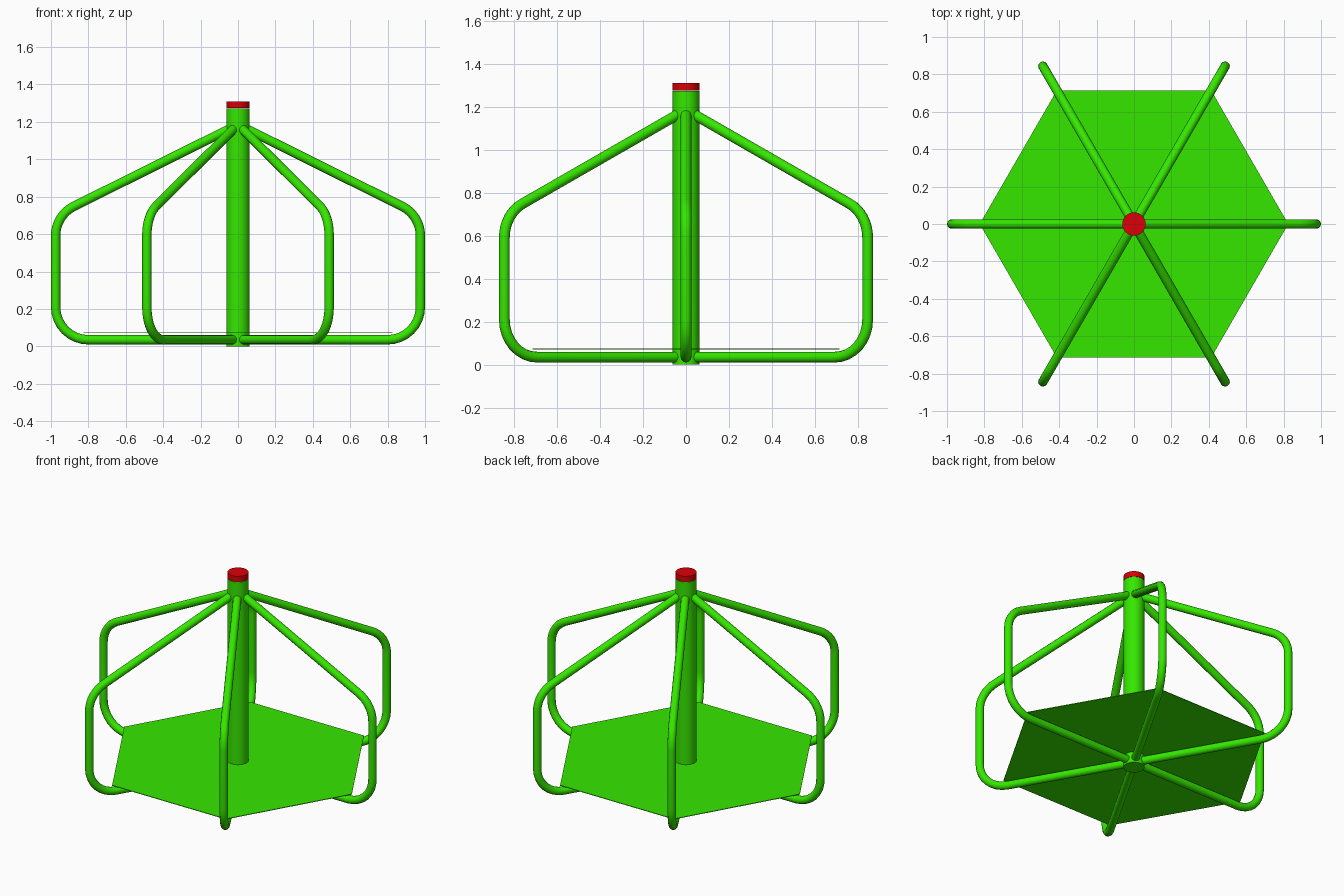
import bpy
import math
from mathutils import Vector

if "Cube" in bpy.data.objects:
    bpy.data.objects.remove(bpy.data.objects["Cube"], do_unlink=True)


def material(name, rgb):
    mat = bpy.data.materials.new(name)
    mat.use_nodes = True
    mat.diffuse_color = (*rgb, 1)
    mat.node_tree.nodes["Principled BSDF"].inputs["Base Color"].default_value = (*rgb, 1)
    return mat


GREEN = material("bright green", (0.036, 0.8, 0))
RED = material("red", (0.7, 0, 0.002))


def cylinder(name, radius, bottom, top, sides, mat, smooth=True):
    bpy.ops.mesh.primitive_cylinder_add(
        vertices=sides, radius=radius, depth=top - bottom,
        location=(0, 0, (bottom + top) / 2))
    obj = bpy.context.object
    obj.name = name
    obj.data.materials.append(mat)
    if smooth:
        bpy.ops.object.shade_smooth_by_angle(angle=math.radians(35))
    return obj


def rounded_path(corners, radius, steps=8):
    """Replace each inner corner by a circular arc."""
    path = [corners[0]]
    for a, b, c in zip(corners, corners[1:], corners[2:]):
        u, v = (a - b).normalized(), (c - b).normalized()
        half = u.angle(v) / 2
        centre = b + (u + v).normalized() * radius / math.sin(half)
        start = (b + u * radius / math.tan(half) - centre).normalized()
        end = (b + v * radius / math.tan(half) - centre).normalized()
        path += [centre + start.slerp(end, i / steps) * radius
                 for i in range(steps + 1)]
    return path + [corners[-1]]


def tube_mesh(name, path, radius, mat):
    curve = bpy.data.curves.new(name, "CURVE")
    curve.dimensions = "3D"
    curve.bevel_depth = radius
    curve.bevel_resolution = 4
    curve.use_fill_caps = True
    spline = curve.splines.new("POLY")
    spline.points.add(len(path) - 1)
    for point, co in zip(spline.points, path):
        point.co = (*co, 1)
    helper = bpy.data.objects.new(name, curve)
    mesh = bpy.data.meshes.new_from_object(helper)
    bpy.data.objects.remove(helper)
    mesh.materials.clear()
    mesh.materials.append(mat)
    mesh.shade_smooth()
    return mesh


# Centre post and its cap
cylinder("centre_post", 0.0625, 0, 1.272, 32, GREEN)
cylinder("post_cap", 0.0625, 1.274, 1.31, 32, RED)

# Thin six-sided deck resting on the tubes, corners in line with them
deck = cylinder("deck", 0.825, 0.071, 0.075, 6, GREEN, smooth=False)
deck.rotation_euler.z = math.radians(30)

# Bent handrail tubes, spaced evenly around the post
corners = [Vector(p) for p in ((0.03, 0, 0.035), (0.975, 0, 0.035),
                               (0.975, 0, 0.7), (0.03, 0, 1.17))]
rail = tube_mesh("handrail", rounded_path(corners, 0.175), 0.025, GREEN)
for i in range(6):
    obj = bpy.data.objects.new(f"handrail_{i + 1}", rail)
    obj.rotation_euler.z = math.radians(60 * i)
    bpy.context.collection.objects.link(obj)
